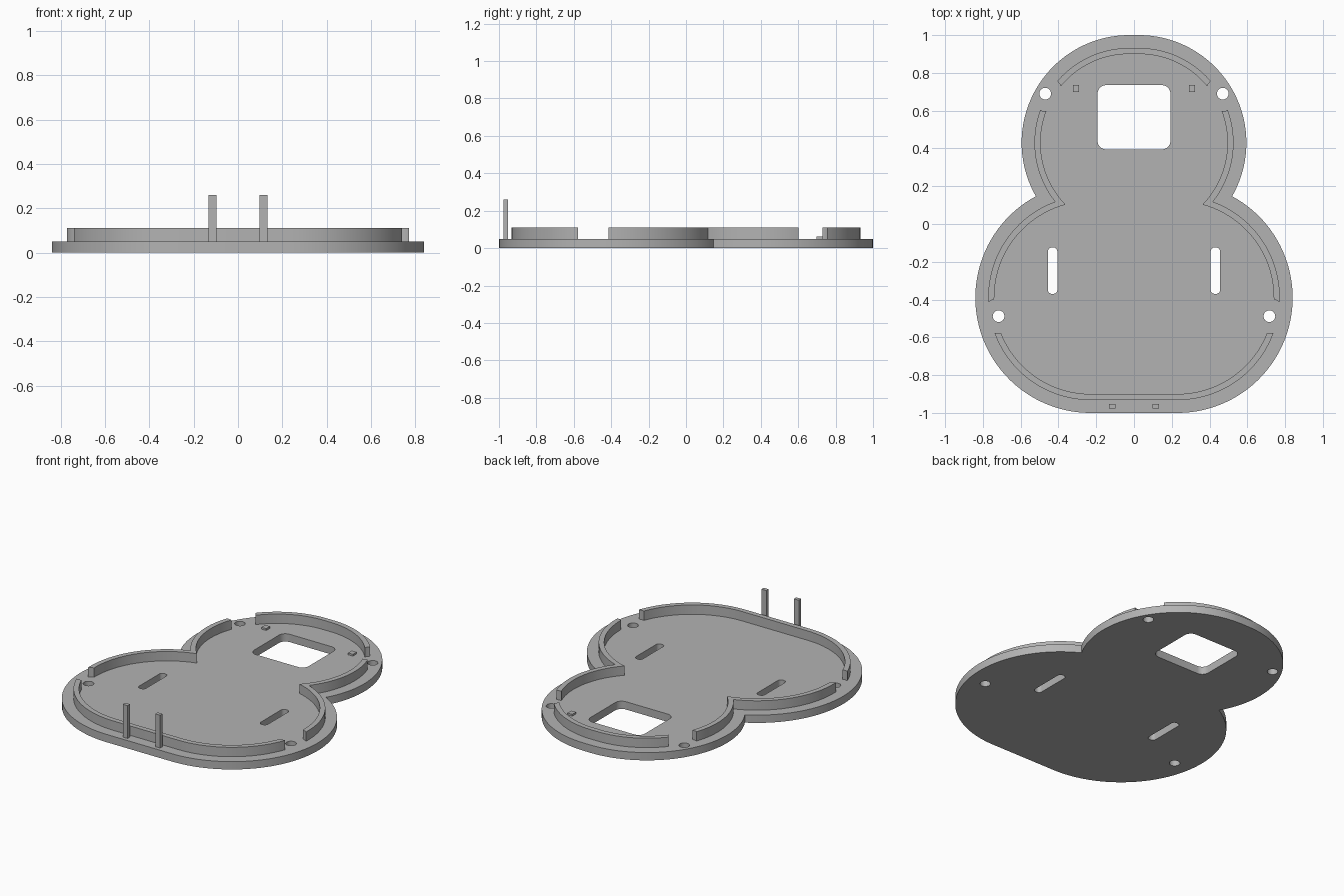
import bpy, bmesh
from math import acos, atan2, cos, sin, pi, hypot

cube = bpy.data.objects.get("Cube")
if cube:
    bpy.data.objects.remove(cube, do_unlink=True)

grey = bpy.data.materials.new("plain grey")
grey.use_nodes = True
colour = (0.45, 0.45, 0.45, 1)
grey.diffuse_color = colour
grey.node_tree.nodes["Principled BSDF"].inputs["Base Color"].default_value = colour

PLATE_TOP, WALL_TOP = 0.05, 0.11


def arc(cx, cy, r, a0, a1, n):
    return [(cx + r * cos(a0 + (a1 - a0) * i / n),
             cy + r * sin(a0 + (a1 - a0) * i / n)) for i in range(n + 1)]


def outline(inset):
    """Figure-eight outline: two rounded lobes meeting at a sharp waist."""
    lx, ly, R = 0.23, -0.39, 0.61 - inset
    ux, uy, r = 0.025, 0.43, 0.57 - inset
    d, aim = hypot(ux - lx, uy - ly), atan2(uy - ly, ux - lx)
    low_end = aim - acos((d * d + R * R - r * r) / (2 * d * R))
    up_start = aim - pi + acos((d * d + r * r - R * R) / (2 * d * r))
    half = arc(lx, ly, R, -pi / 2, low_end, 48)
    half += arc(ux, uy, r, up_start, pi / 2, 40)[1:]
    return half + [(-x, y) for x, y in reversed(half)]


def rounded_rect(cx, cy, hx, hy, r):
    pts = []
    for k, (sx, sy) in enumerate([(1, 1), (-1, 1), (-1, -1), (1, -1)]):
        pts += arc(cx + sx * (hx - r), cy + sy * (hy - r), r,
                   k * pi / 2, (k + 1) * pi / 2, 8)
    return pts


def circle(cx, cy, r):
    return arc(cx, cy, r, 0, 2 * pi, 32)[:-1]


def prism(name, pts, z0, z1):
    bm = bmesh.new()
    base = bm.faces.new([bm.verts.new((x, y, z0)) for x, y in pts])
    top = bmesh.ops.extrude_face_region(bm, geom=[base], use_keep_orig=True)["geom"]
    bmesh.ops.translate(bm, vec=(0, 0, z1 - z0),
                        verts=[g for g in top if isinstance(g, bmesh.types.BMVert)])
    bmesh.ops.recalc_face_normals(bm, faces=bm.faces[:])
    mesh = bpy.data.meshes.new(name)
    bm.to_mesh(mesh)
    bm.free()
    mesh.materials.append(grey)
    ob = bpy.data.objects.new(name, mesh)
    bpy.context.collection.objects.link(ob)
    return ob


def cut(ob, shapes):
    """Cut each profile through the object, then smooth its curved sides."""
    bpy.ops.object.select_all(action='DESELECT')
    bpy.context.view_layer.objects.active = ob
    ob.select_set(True)
    for pts in shapes:
        cutter = prism("cutter", pts, -0.2, 0.4)
        cutter.hide_render = True
        mod = ob.modifiers.new("cut", 'BOOLEAN')
        mod.operation, mod.solver, mod.object = 'DIFFERENCE', 'EXACT', cutter
        bpy.ops.object.modifier_apply(modifier=mod.name)
        bpy.data.objects.remove(cutter, do_unlink=True)
    bpy.ops.object.shade_smooth_by_angle(angle=pi / 6)


screws = [(s * x, y) for x, y in ((0.47, 0.69), (0.717, -0.488)) for s in (-1, 1)]

# Base plate with window, two slots and four screw holes
plate = prism("base_plate", outline(0), 0, PLATE_TOP)
cut(plate, [rounded_rect(0, 0.565, 0.193, 0.17, 0.045)]
    + [rounded_rect(s * 0.431, -0.247, 0.025, 0.123, 0.022) for s in (-1, 1)]
    + [circle(x, y, 0.031) for x, y in screws])

# Raised rim, interrupted around each screw
rim = prism("raised_rim", outline(0.068), PLATE_TOP, WALL_TOP)
cut(rim, [outline(0.1)] + [circle(x, y, 0.092) for x, y in screws])

# Upright posts at the front and low tabs beside the window
for side, s in (("right", -1), ("left", 1)):
    prism(side + "_post", rounded_rect(s * 0.115, -0.964, 0.017, 0.012, 0)[::9],
          PLATE_TOP, 0.26)
    prism(side + "_tab", rounded_rect(s * 0.307, 0.718, 0.017, 0.019, 0)[::9],
          PLATE_TOP, 0.062)
